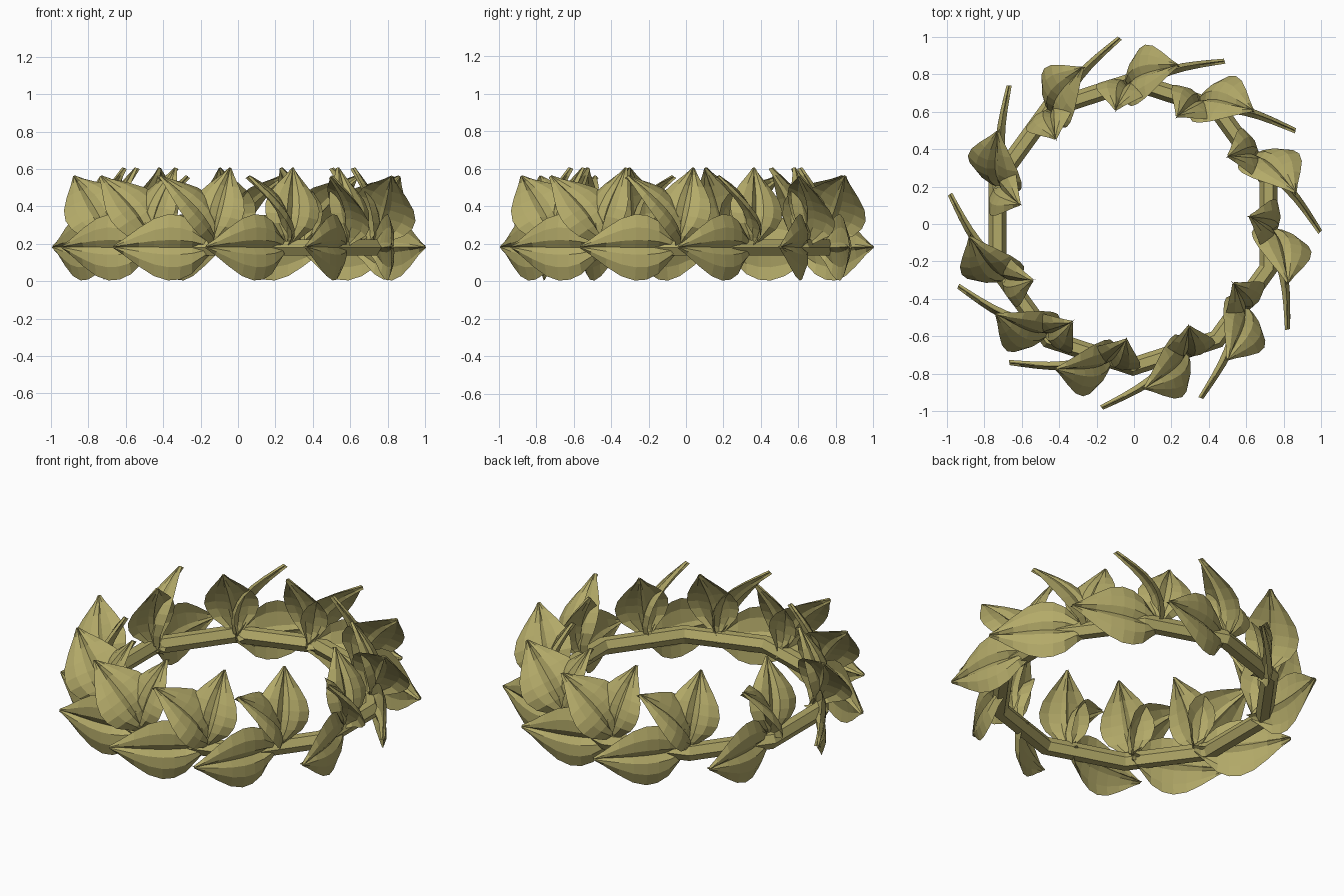
import bpy, bmesh, math
from mathutils import Vector, Matrix

if "Cube" in bpy.data.objects:
    bpy.data.objects.remove(bpy.data.objects["Cube"])

mat = bpy.data.materials.new("olive_leaf")
mat.diffuse_color = (0.45, 0.40, 0.14, 1)
mat.use_nodes = True
mat.node_tree.nodes["Principled BSDF"].inputs["Base Color"].default_value = mat.diffuse_color

# Ten-sided ring band with a hexagonal section
bpy.ops.mesh.primitive_torus_add(major_segments=10, minor_segments=6, major_radius=0.762,
                                 minor_radius=0.05, location=(-0.005, 0, 0.18),
                                 rotation=(0, 0, math.radians(18)))
ring = bpy.context.object
ring.name = "wreath_ring"
ring.data.materials.append(mat)

# Leaf outline: (position along leaf, half width)
OUTLINE = [(0, .12), (.1, .42), (.22, .8), (.34, .97), (.46, 1), (.6, .87), (.75, .58), (.9, .24), (1, .04)]
# Closed cross-section (side, lift): grooved outer face, ribbed inner face, sharp edges
SECTION = [(-1, -.008), (-.6, .018), (-.22, .016), (0, -.012), (.22, .016), (.6, .018),
           (1, -.008), (.6, .002), (.15, -.014), (0, -.038), (-.15, -.014), (-.6, .002)]


def leaf_mesh(name, base, tip, side, half_width, bow):
    base, tip = Vector(base), Vector(tip)
    d = (tip - base).normalized()
    s = Vector(side)
    s = (s - d * s.dot(d)).normalized()
    n = d.cross(s)
    if n.dot(Vector((base.x, base.y, 0))) < 0:
        n = -n
    bm = bmesh.new()
    rows = []
    for t, w in OUTLINE:
        mid = base.lerp(tip, t) + n * bow * math.sin(math.pi * t ** 0.75)
        thick = 1.2 - 0.7 * t
        rows.append([bm.verts.new(mid + s * (half_width * w * a) + n * (h * thick))
                     for a, h in SECTION])
    count = len(SECTION)
    for r0, r1 in zip(rows, rows[1:]):
        for i in range(count):
            j = (i + 1) % count
            bm.faces.new((r0[i], r0[j], r1[j], r1[i]))
    bm.faces.new(rows[0])
    bm.faces.new(rows[-1])
    bmesh.ops.recalc_face_normals(bm, faces=bm.faces[:])
    me = bpy.data.meshes.new(name)
    bm.to_mesh(me)
    bm.free()
    me.materials.append(mat)
    return me


def polar(r, deg, z):
    a = math.radians(deg)
    return (r * math.cos(a), r * math.sin(a), z)


# Three leaves of one cluster, sharing a base on the ring
leaves = [
    leaf_mesh("trailing_leaf", polar(.705, 31, .179), polar(1.0, 0, .183), (0, 0, 1), .177, .05),
    leaf_mesh("slanted_leaf", polar(.72, 31, .19), polar(.88, 13.5, .56), (.9, .3, -.33), .175, .075),
    leaf_mesh("upright_leaf", polar(.73, 31, .19), polar(.62, 38, .605), (-.40, .90, -.1), .15, .06),
]

# Clusters around the ring, measured by the trailing tip's angle
for k, ang in enumerate([94.6, 61.1, 30.2, -2.3, -34.3, -68.8, -99.8, -131.8, -160.3, 171, 132.3]):
    for me in leaves:
        ob = bpy.data.objects.new(f"{me.name}_{k + 1}", me)
        bpy.context.collection.objects.link(ob)
        ob.matrix_world = Matrix.Rotation(math.radians(ang), 4, 'Z')
